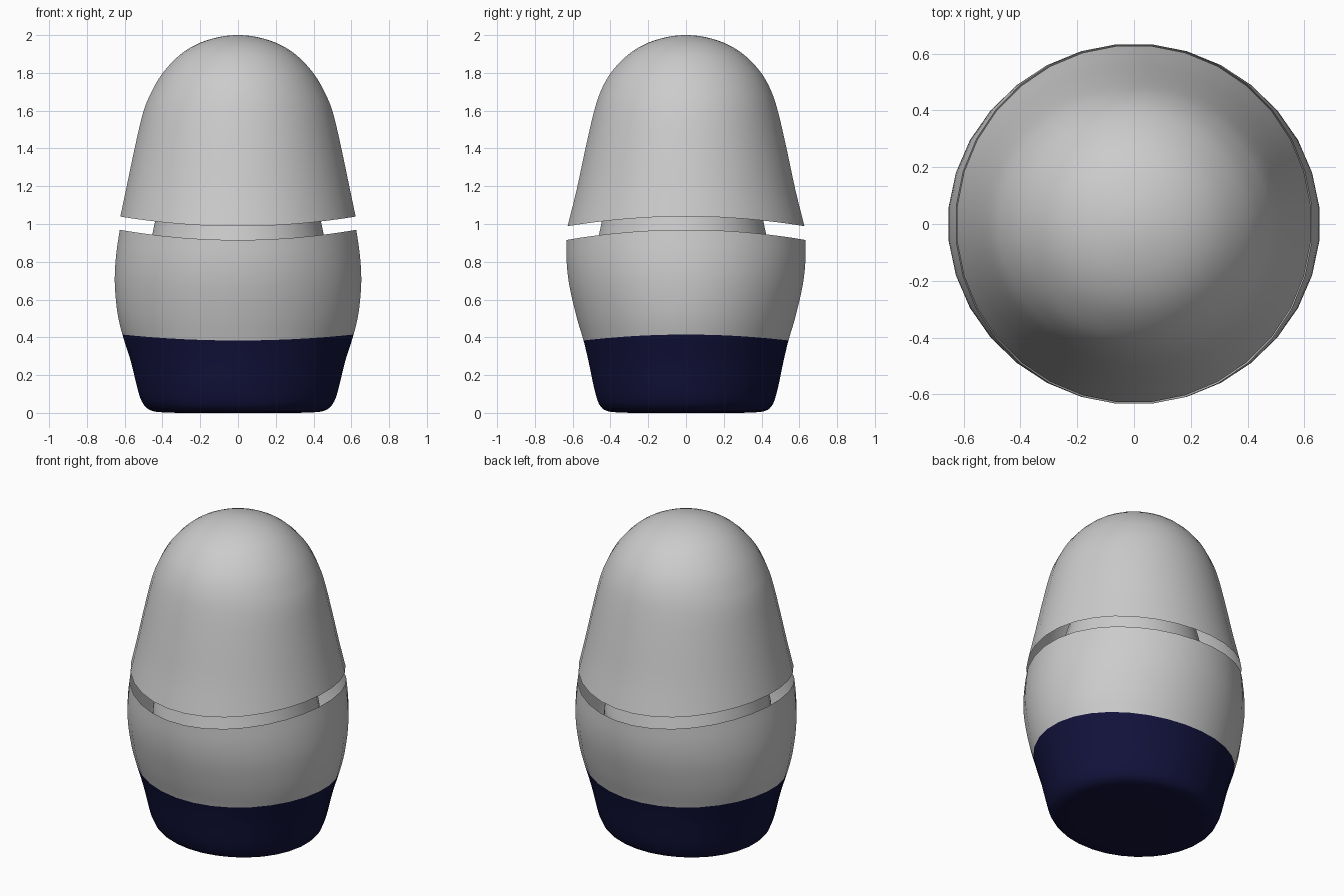
import bpy, bmesh, math
from mathutils import Vector

cube = bpy.data.objects.get("Cube")
if cube:
    bpy.data.objects.remove(cube, do_unlink=True)

SIDES = 32
STEPS = 3   # smooth rings made between two profile rows


def material(name, rgb):
    m = bpy.data.materials.new(name)
    m.use_nodes = True
    m.diffuse_color = (*rgb, 1)
    m.node_tree.nodes["Principled BSDF"].inputs["Base Color"].default_value = (*rgb, 1)
    return m


grey = material("pale grey", (0.6, 0.6, 0.6))
navy = material("dark navy", (0.006, 0.006, 0.045))


def smooth_rows(rows):
    """Catmull-Rom through rows; poles are mirrored so they stay round."""
    pts = [Vector(r) for r in rows]

    def ghost(end, nxt):
        if end[0] == 0:
            return Vector((-nxt[0], nxt[1], -nxt[2], nxt[3]))
        return 2 * end - nxt

    p = [ghost(pts[0], pts[1])] + pts + [ghost(pts[-1], pts[-2])]
    out = []
    for i in range(1, len(p) - 2):
        a, b, c, d = p[i - 1:i + 3]
        for k in range(STEPS):
            t = k / STEPS
            out.append(0.5 * (2 * b + (c - a) * t + (2 * a - 5 * b + 4 * c - d) * t * t
                              + (3 * b - a - 3 * c + d) * t ** 3))
    return out + [pts[-1]]


def shell(name, rows, mats, split=0):
    """Skin saddle-shaped rings; faces below profile row `split` use mats[1]."""
    bm = bmesh.new()
    rings = []
    for rx, zx, ry, zy in smooth_rows(rows):
        if rx < 1e-4:
            rings.append([bm.verts.new((0, 0, zx))])
            continue
        ring = []
        for s in range(SIDES):
            a = 2 * math.pi * (s + 0.5) / SIDES
            side = math.cos(a) ** 2
            ring.append(bm.verts.new((rx * math.cos(a), ry * math.sin(a),
                                      zx * side + zy * (1 - side))))
        rings.append(ring)
    for i, (lo, hi) in enumerate(zip(rings, rings[1:])):
        for s in range(SIDES):
            t = (s + 1) % SIDES
            if len(lo) == 1:
                f = bm.faces.new((lo[0], hi[t], hi[s]))
            elif len(hi) == 1:
                f = bm.faces.new((lo[s], lo[t], hi[0]))
            else:
                f = bm.faces.new((lo[s], lo[t], hi[t], hi[s]))
            f.smooth = True
            f.material_index = 1 if i < split * STEPS else 0
    mesh = bpy.data.meshes.new(name)
    bm.to_mesh(mesh)
    bm.free()
    for m in mats:
        mesh.materials.append(m)
    ob = bpy.data.objects.new(name, mesh)
    bpy.context.collection.objects.link(ob)
    return ob


# Each row: half width and height at the sides, half depth and height at front and back
foot = [(0, 0, 0, 0), (.25, 0, .23, 0), (.38, .002, .35, .002), (.455, .01, .42, .01),
        (.495, .035, .455, .035), (.52, .08, .475, .08), (.54, .15, .493, .15),
        (.572, .28, .518, .27), (.615, .415, .545, .383)]
belly = [(.643, .54, .58, .5), (.656, .7, .62, .67), (.648, .84, .635, .8), (.629, .97, .635, .915)]
hood = [(.626, 1.04, .63, .988), (.592, 1.2, .582, 1.18), (.55, 1.4, .537, 1.39),
        (.505, 1.59, .492, 1.585), (.46, 1.7, .455, 1.7), (.4, 1.8, .4, 1.8),
        (.31, 1.895, .31, 1.895), (.21, 1.956, .21, 1.956), (.1, 1.99, .1, 1.99), (0, 2, 0, 2)]

# Outer halves, open at the facing rims
shell("lower_half", foot + belly, [grey, navy], split=len(foot) - 1)
shell("upper_half", hood, [grey])

# Smaller closed figure nested inside, seen through the gap
inner = shell("inner_figure", foot + belly + hood, [grey])
inner.scale = (.77, .77, .77)
inner.location = (0, -.018, .02)
